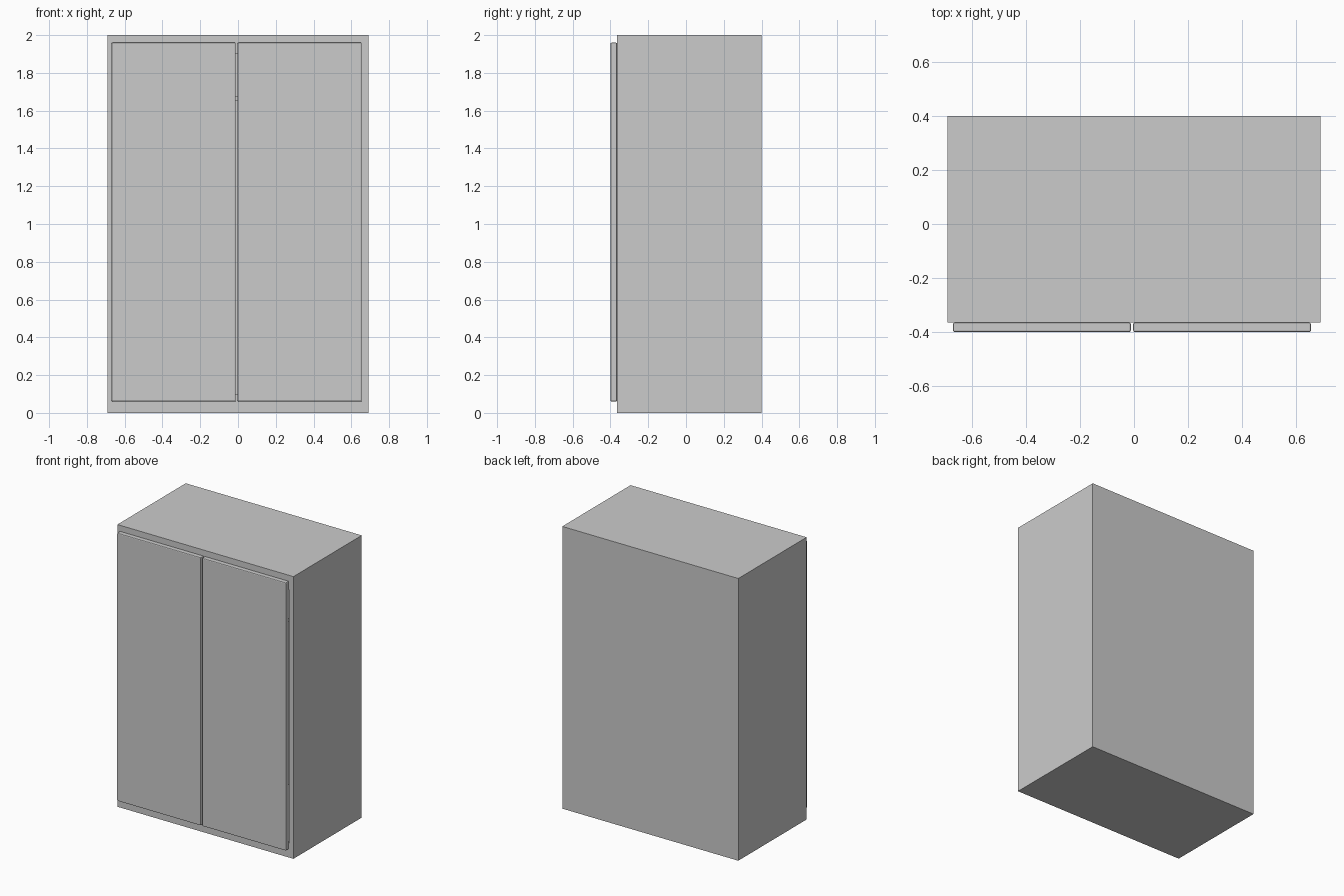
import bpy, bmesh

if "Cube" in bpy.data.objects:
    bpy.data.objects.remove(bpy.data.objects["Cube"])


def box(name, x, y, z, bevel=0.0):
    """Box from (min, max) ranges, with optional rounded edges."""
    bm = bmesh.new()
    bmesh.ops.create_cube(bm, size=1)
    for v in bm.verts:
        for i, (lo, hi) in enumerate((x, y, z)):
            v.co[i] = hi if v.co[i] > 0 else lo
    if bevel:
        bmesh.ops.bevel(bm, geom=bm.edges[:], offset=bevel, segments=2,
                        profile=0.5, affect='EDGES')
    mesh = bpy.data.meshes.new(name)
    bm.to_mesh(mesh)
    bm.free()
    ob = bpy.data.objects.new(name, mesh)
    bpy.context.collection.objects.link(ob)
    return ob


W, FRONT, BACK, H = 0.69, -0.365, 0.40, 2.0
SIDE, RAIL = 0.05, 0.10

# Hollow cabinet carcass, open at the front behind the doors
cabinet = box("cabinet_body", (-W, W), (FRONT, BACK), (0, H))
bm = bmesh.new()
bm.from_mesh(cabinet.data)
front = min(bm.faces, key=lambda f: f.calc_center_median().y)
bmesh.ops.inset_individual(bm, faces=[front], thickness=SIDE)
for v in front.verts:
    v.co.z = RAIL if v.co.z < 1 else H - RAIL
moved = bmesh.ops.extrude_discrete_faces(bm, faces=[front])["faces"][0]
for v in moved.verts:
    v.co.y = BACK - 0.03
bmesh.ops.recalc_face_normals(bm, faces=bm.faces[:])
bm.to_mesh(cabinet.data)
bm.free()

# Interior shelf glimpsed through the gap between the doors
box("shelf", (SIDE - W, W - SIDE), (FRONT + 0.03, BACK - 0.03), (1.65, 1.675))

# Pair of overlay doors with softened edges
for name, x in (("left_door", (-0.67, -0.012)), ("right_door", (-0.003, 0.655))):
    box(name, x, (-0.40, FRONT), (0.06, 1.96), bevel=0.006)
